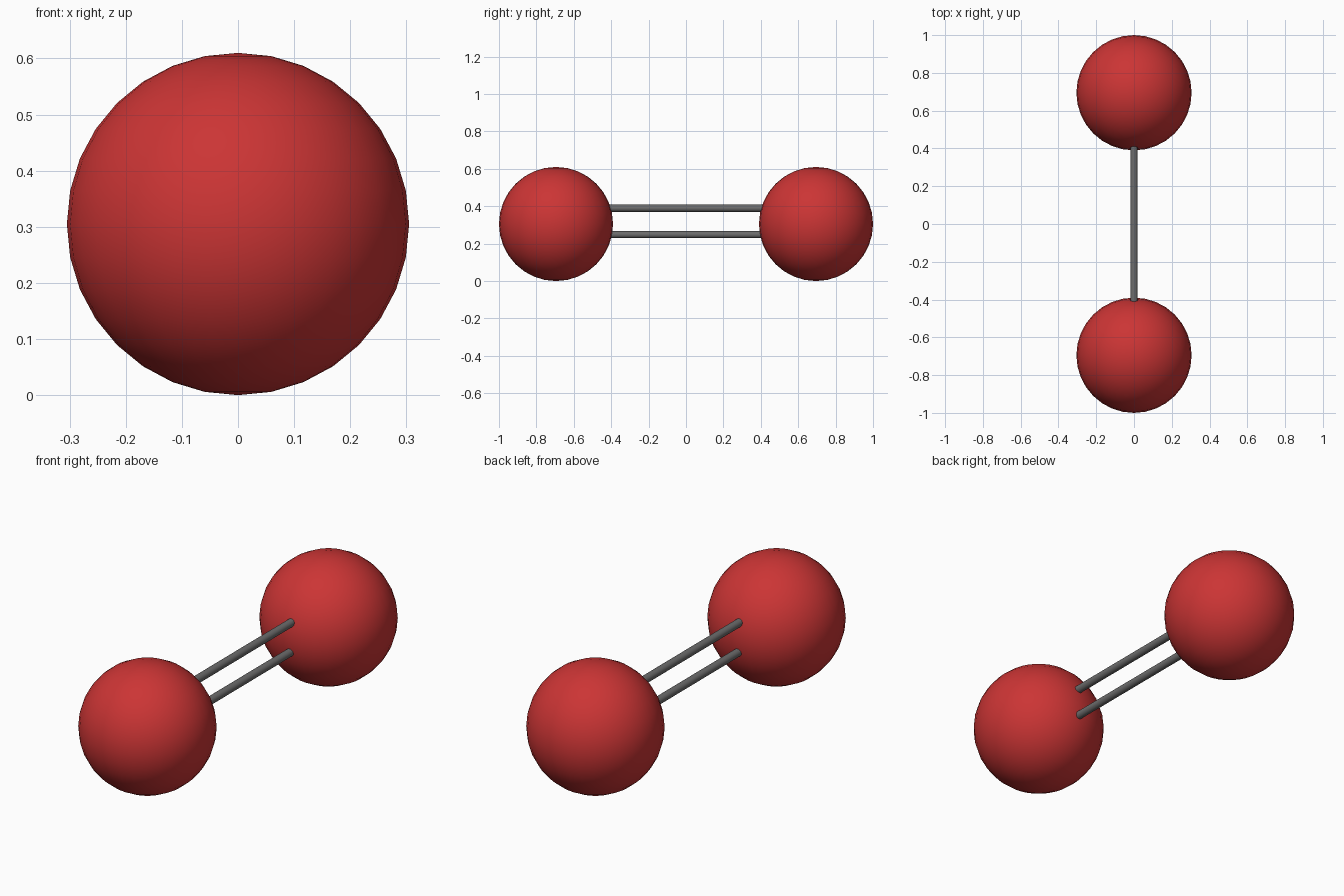
import bpy
import math

if "Cube" in bpy.data.objects:
    bpy.data.objects.remove(bpy.data.objects["Cube"])

R = 0.305          # atom radius
OFFSET = 0.695     # atom centre distance from the middle


def material(name, colour):
    mat = bpy.data.materials.new(name)
    mat.diffuse_color = colour
    mat.use_nodes = True
    mat.node_tree.nodes["Principled BSDF"].inputs["Base Color"].default_value = mat.diffuse_color
    return mat


red = material("red", (0.6, 0.035, 0.035, 1))
grey = material("dark_grey", (0.15, 0.15, 0.15, 1))


def finish(name, mat):
    obj = bpy.context.object
    obj.name = name
    obj.data.materials.append(mat)
    bpy.ops.object.shade_smooth_by_angle()


# Two atom balls
for name, side in (("front_ball", -1), ("back_ball", 1)):
    bpy.ops.mesh.primitive_uv_sphere_add(
        segments=32, ring_count=16, radius=R, location=(0, side * OFFSET, R))
    finish(name, red)

# Double bond: two parallel rods running into both balls
for name, z in (("lower_rod", 0.248), ("upper_rod", 0.389)):
    bpy.ops.mesh.primitive_cylinder_add(
        vertices=32, radius=0.019, depth=1.0,
        location=(0, 0, z), rotation=(math.pi / 2, 0, 0))
    finish(name, grey)
